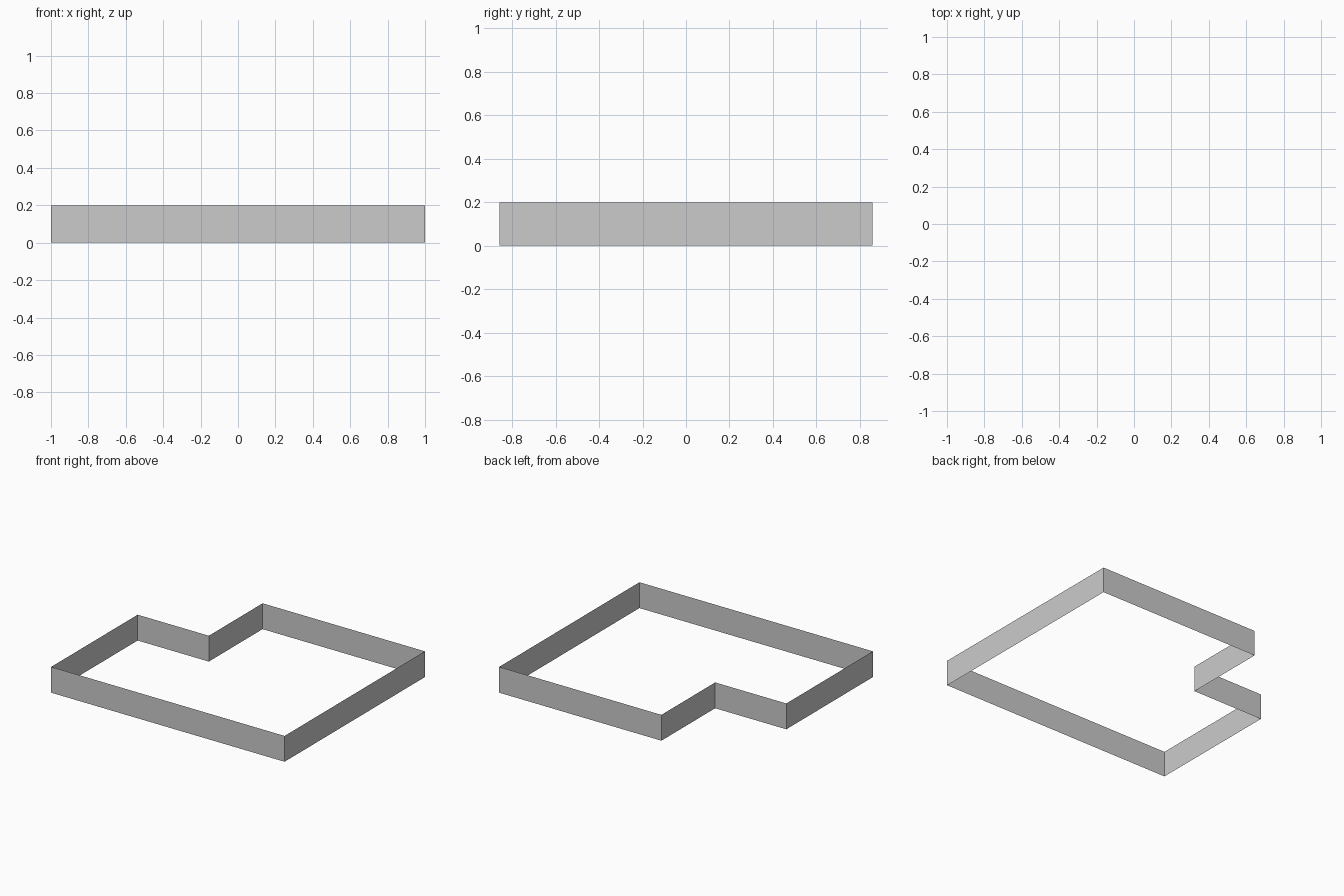
import bpy, bmesh
from mathutils import Vector

if "Cube" in bpy.data.objects:
    bpy.data.objects.remove(bpy.data.objects["Cube"])

HEIGHT = 0.2
outline = [Vector(p) for p in [(-1, -0.858), (1, -0.858), (1, 0.858),
                               (-0.39, 0.858), (-0.39, 0.2), (-1, 0.2)]]
sides = list(zip(outline, outline[1:] + outline[:1]))


def add_object(name, bm):
    mesh = bpy.data.meshes.new(name)
    bm.to_mesh(mesh)
    bm.free()
    obj = bpy.data.objects.new(name, mesh)
    bpy.context.collection.objects.link(obj)
    return obj


# Thin perimeter wall, open at top and bottom
bm = bmesh.new()
low = [bm.verts.new((p.x, p.y, 0)) for p in outline]
high = [bm.verts.new((p.x, p.y, HEIGHT)) for p in outline]
for i in range(len(outline)):
    j = (i + 1) % len(outline)
    bm.faces.new((low[i], low[j], high[j], high[i]))
add_object("perimeter_wall", bm)

# Very shallow panels along each wall, stopping short of the corners
PITCH, GAP, MARGIN, RIM, RELIEF = 0.08, 0.004, 0.095, 0.006, 0.0012
bm = bmesh.new()
for a, b in sides:
    along = (b - a).normalized()
    inward = Vector((-along.y, along.x))
    run = (b - a).length - 2 * MARGIN
    count = round(run / PITCH)
    step = run / count
    for k in range(count):
        start = a + along * (MARGIN + k * step + GAP / 2)
        end = start + along * (step - GAP)
        for offset in (RELIEF, -RELIEF):
            s, e = start + inward * offset, end + inward * offset
            quad = [(s, RIM), (e, RIM), (e, HEIGHT - RIM), (s, HEIGHT - RIM)]
            if offset > 0:
                quad.reverse()
            bm.faces.new([bm.verts.new((p.x, p.y, z)) for p, z in quad])
add_object("wall_panels", bm)
